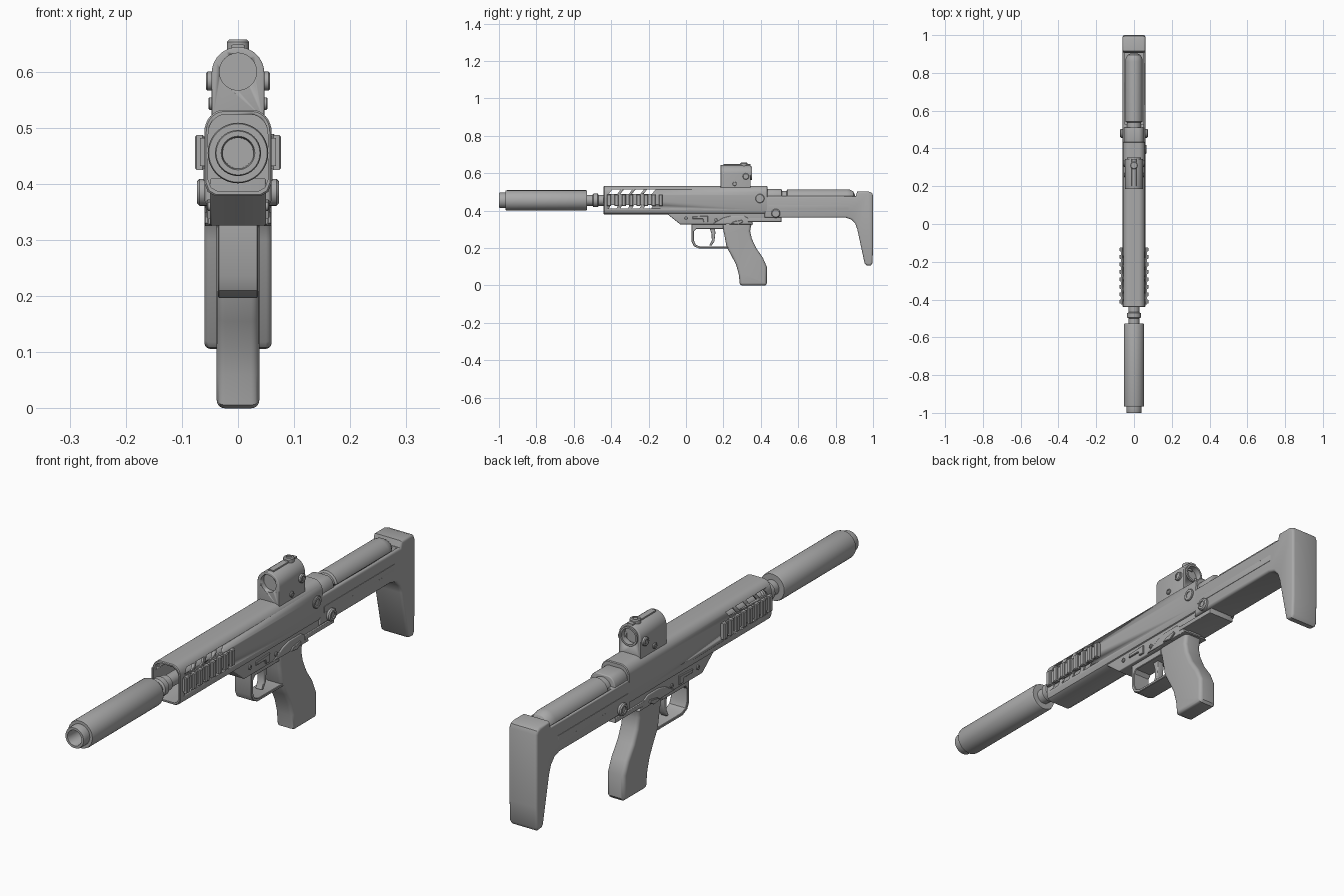
import bpy, bmesh, math
from mathutils import Vector, Matrix

if "Cube" in bpy.data.objects:
    bpy.data.objects.remove(bpy.data.objects["Cube"])

grey = bpy.data.materials.new("matte_grey")
grey.use_nodes = True
grey.diffuse_color = (0.4, 0.4, 0.4, 1)
grey.node_tree.nodes["Principled BSDF"].inputs["Base Color"].default_value = (0.4, 0.4, 0.4, 1)
BORE = 0.455


def finish(name, bm):
    bmesh.ops.recalc_face_normals(bm, faces=bm.faces)
    mesh = bpy.data.meshes.new(name)
    bm.to_mesh(mesh)
    bm.free()
    obj = bpy.data.objects.new(name, mesh)
    bpy.context.collection.objects.link(obj)
    mesh.materials.append(grey)
    bpy.ops.object.select_all(action='DESELECT')
    obj.select_set(True)
    bpy.context.view_layer.objects.active = obj
    bpy.ops.object.shade_smooth_by_angle(angle=math.radians(32))
    return obj


def prism(name, pts, a, b, axis="x", bevel=0.0, seg=3):
    """Extrude a (y,z) outline along x, or an (x,z) outline along y."""
    bm = bmesh.new()
    def place(p, t):
        return (t, p[0], p[1]) if axis == "x" else (p[0], t, p[1])
    lo = [bm.verts.new(place(p, a)) for p in pts]
    hi = [bm.verts.new(place(p, b)) for p in pts]
    caps = [bm.faces.new(lo), bm.faces.new(hi)]
    for i in range(len(pts)):
        j = (i + 1) % len(pts)
        bm.faces.new((lo[i], lo[j], hi[j], hi[i]))
    if bevel:
        bmesh.ops.recalc_face_normals(bm, faces=bm.faces)
        rim = list({e for f in caps for e in f.edges})
        bmesh.ops.bevel(bm, geom=rim, offset=bevel, segments=seg, profile=0.5,
                        affect='EDGES', clamp_overlap=True)
    return finish(name, bm)


def box(name, y, z, half, bevel=0.0):
    pts = [(y[0], z[0]), (y[1], z[0]), (y[1], z[1]), (y[0], z[1])]
    return prism(name, pts, -half, half, bevel=bevel)


def lathe(name, profile, centre, axis=(0, 1, 0), sides=40):
    """Spin (radius, distance) points about an axis through centre."""
    bm = bmesh.new()
    rot = Vector(axis).to_track_quat('Z', 'Y').to_matrix().to_4x4()
    rings = []
    for r, d in profile:
        n = sides if r else 1
        rings.append([bm.verts.new((r * math.cos(k * math.tau / n), r * math.sin(k * math.tau / n), d))
                      for k in range(n)])
    for p, q in zip(rings, rings[1:]):
        for k in range(sides):
            m = (k + 1) % sides
            loop = [p[k % len(p)], p[m % len(p)], q[m % len(q)], q[k % len(q)]]
            bm.faces.new(list(dict.fromkeys(loop)))
    bm.transform(Matrix.Translation(centre) @ rot)
    return finish(name, bm)


def knob(name, centre, side, r, height):
    c = height * 0.25
    axis = (side, 0, 0) if side else (0, 0, 1)
    return lathe(name, [(0, -0.02), (r, -0.02), (r, height - c), (r - c, height),
                        (r * 0.5, height), (r * 0.5, height - c), (0, height - c)],
                 centre, axis, 24)


def cut(target, cutter):
    mod = target.modifiers.new("cut", 'BOOLEAN')
    mod.operation = 'DIFFERENCE'
    mod.object = cutter
    bpy.ops.object.select_all(action='DESELECT')
    target.select_set(True)
    bpy.context.view_layer.objects.active = target
    bpy.ops.object.modifier_apply(modifier="cut")
    bpy.data.objects.remove(cutter)


def body_section(scale=1.0):
    half = [(0.04, 0.378), (0.054, 0.386), (0.06, 0.402), (0.06, 0.482)]
    half += [(0.025 + 0.035 * math.cos(t), 0.492 + 0.04 * math.sin(t))
             for t in [i * math.pi / 16 for i in range(1, 9)]]
    full = half + [(-x, z) for x, z in reversed(half)]
    return [(x * scale, BORE + (z - BORE) * scale) for x, z in full]


# Muzzle tube and barrel
lathe("suppressor", [(0, -0.9), (0.027, -0.9), (0.028, -0.995), (0.03, -1), (0.039, -1),
                     (0.041, -0.995), (0.041, -0.965), (0.052, -0.965), (0.054, -0.958),
                     (0.054, -0.536), (0.051, -0.528), (0, -0.528)], (0, 0, BORE))
lathe("barrel", [(0, -0.54), (0.029, -0.54), (0.029, -0.5), (0.036, -0.495), (0.036, -0.472),
                 (0.029, -0.467), (0.029, -0.44), (0.024, -0.435), (0.024, -0.05), (0, -0.05)],
      (0, 0, BORE))

# Hollow-fronted receiver with slanted vents
receiver = prism("receiver", body_section(), -0.44, 0.435, "y", bevel=0.003, seg=1)
cut(receiver, prism("cavity", body_section(0.89), -0.5, -0.08, "y"))
for i in range(4):
    y = -0.412 + i * 0.062
    cut(receiver, prism("vent", [(y, 0.49), (y + 0.045, 0.49), (y + 0.062, 0.512), (y + 0.017, 0.512)],
                        -0.1, 0.1))
    cut(receiver, prism("vent", [(y + 0.01, 0.43), (y + 0.05, 0.43), (y + 0.04, 0.412), (y, 0.412)],
                        -0.1, 0.1))

# Side rails with teeth
for s, label in ((1, "left"), (-1, "right")):
    prism(label + "_rail", [(-0.425, 0.432), (-0.125, 0.432), (-0.125, 0.482), (-0.425, 0.482)],
          s * 0.055, s * 0.068)
    for i in range(8):
        y = -0.422 + i * 0.0395
        prism(label + "_rail_tooth", [(y, 0.425), (y + 0.021, 0.425), (y + 0.021, 0.487), (y, 0.487)],
              s * 0.06, s * 0.077, bevel=0.003, seg=1)

# Lower receiver
prism("lower_receiver", [(-0.1, 0.382), (-0.03, 0.326), (0.2, 0.326), (0.36, 0.34), (0.51, 0.34),
                         (0.51, 0.41), (-0.1, 0.41)], -0.05, 0.05, bevel=0.004)
box("rear_shelf", (0.33, 0.51), (0.34, 0.358), 0.056, 0.003)
prism("grip_shoulder", [(0.14, 0.328), (0.2, 0.362), (0.24, 0.372), (0.31, 0.372), (0.345, 0.352),
                        (0.36, 0.326)], -0.054, 0.054, bevel=0.004)
for s, label in ((1, "left"), (-1, "right")):
    prism(label + "_lever", [(0.035, 0.355), (0.09, 0.355), (0.095, 0.338), (0.118, 0.338),
                             (0.118, 0.372), (0.035, 0.368)], s * 0.045, s * 0.056, bevel=0.002, seg=1)
    prism(label + "_selector", [(0.24, 0.33), (0.255, 0.342), (0.3, 0.35), (0.305, 0.34), (0.28, 0.325)],
          s * 0.045, s * 0.06, bevel=0.002, seg=1)
    knob(label + "_receiver_pin", (s * 0.05, 0.0, 0.36), s, 0.008, 0.005)
    knob(label + "_receiver_pin", (s * 0.05, 0.16, 0.35), s, 0.008, 0.005)
    knob(label + "_hinge_knob", (s * 0.055, 0.48, 0.385), s, 0.024, 0.018)
knob("left_takedown_knob", (0.055, 0.395, 0.465), 1, 0.024, 0.011)

# Pistol grip
prism("grip", [(0.19, 0.335), (0.205, 0.27), (0.217, 0.205), (0.245, 0.155), (0.268, 0.11),
               (0.282, 0.06), (0.288, 0.006), (0.3, 0), (0.425, 0), (0.432, 0.01), (0.432, 0.1),
               (0.41, 0.15), (0.375, 0.2), (0.352, 0.25), (0.343, 0.29), (0.348, 0.32), (0.36, 0.345)],
      -0.038, 0.038, bevel=0.017, seg=5)

# Trigger and guard
prism("trigger_guard", [(0.03, 0.33), (0.03, 0.235), (0.042, 0.21), (0.07, 0.197), (0.225, 0.197),
                        (0.225, 0.208), (0.075, 0.208), (0.052, 0.218), (0.043, 0.24), (0.043, 0.29),
                        (0.055, 0.303), (0.2, 0.303), (0.2, 0.33)],
      -0.036, 0.036, bevel=0.002, seg=1)
prism("trigger", [(0.125, 0.31), (0.137, 0.275), (0.138, 0.24), (0.125, 0.215), (0.135, 0.212),
                  (0.152, 0.235), (0.157, 0.28), (0.155, 0.31)], -0.014, 0.014, bevel=0.003)

# Shoulder stock
stock = prism("stock", [(0.42, 0.362), (0.855, 0.362), (0.885, 0.352), (0.905, 0.33), (0.916, 0.3),
                        (0.955, 0.118), (0.965, 0.108), (0.988, 0.106), (0.997, 0.12), (1.0, 0.2),
                        (1.0, 0.48), (0.994, 0.495), (0.975, 0.502), (0.915, 0.502), (0.908, 0.478),
                        (0.42, 0.478)], -0.06, 0.06, bevel=0.01)
cut(stock, box("channel", (0.53, 0.905), (0.43, 0.56), 0.05))
box("stock_upper_band", (0.44, 0.87), (0.405, 0.43), 0.0615, 0.001)
lathe("stock_tube", [(0, 0.4), (0.038, 0.4), (0.038, 0.538), (0.046, 0.542), (0.046, 0.86),
                     (0.043, 0.88), (0.034, 0.895), (0.02, 0.902), (0, 0.904)], (0, 0, 0.468))
prism("hinge_collar", [(x * 0.9, z - 0.017) for x, z in body_section()], 0.43, 0.512, "y",
      bevel=0.004)

# Optical sight with recessed lenses
arch = [(0.047 * math.cos(i * math.pi / 20), 0.597 + 0.047 * math.sin(i * math.pi / 20))
        for i in range(21)]
sight = prism("sight", arch + [(-0.047, 0.515), (0.047, 0.515)], 0.185, 0.345, "y", bevel=0.003)
for y in (0.175, 0.325):
    cut(sight, lathe("lens_recess", [(0, y), (0.033, y), (0.033, y + 0.03), (0, y + 0.03)],
                     (0, 0, 0.6)))
lathe("rear_eyepiece", [(0.03, 0.33), (0.03, 0.352), (0.037, 0.352), (0.037, 0.33)], (0, 0, 0.6))
knob("sight_top_dial", (0, 0.31, 0.642), 0, 0.02, 0.015)
box("sight_top_rib", (0.2, 0.345), (0.635, 0.648), 0.012, 0.002)
for s, label in ((1, "left"), (-1, "right")):
    knob(label + "_sight_dial", (s * 0.045, 0.32, 0.583), s, 0.017, 0.012)
    knob(label + "_sight_screw", (s * 0.045, 0.26, 0.543), s, 0.011, 0.008)
